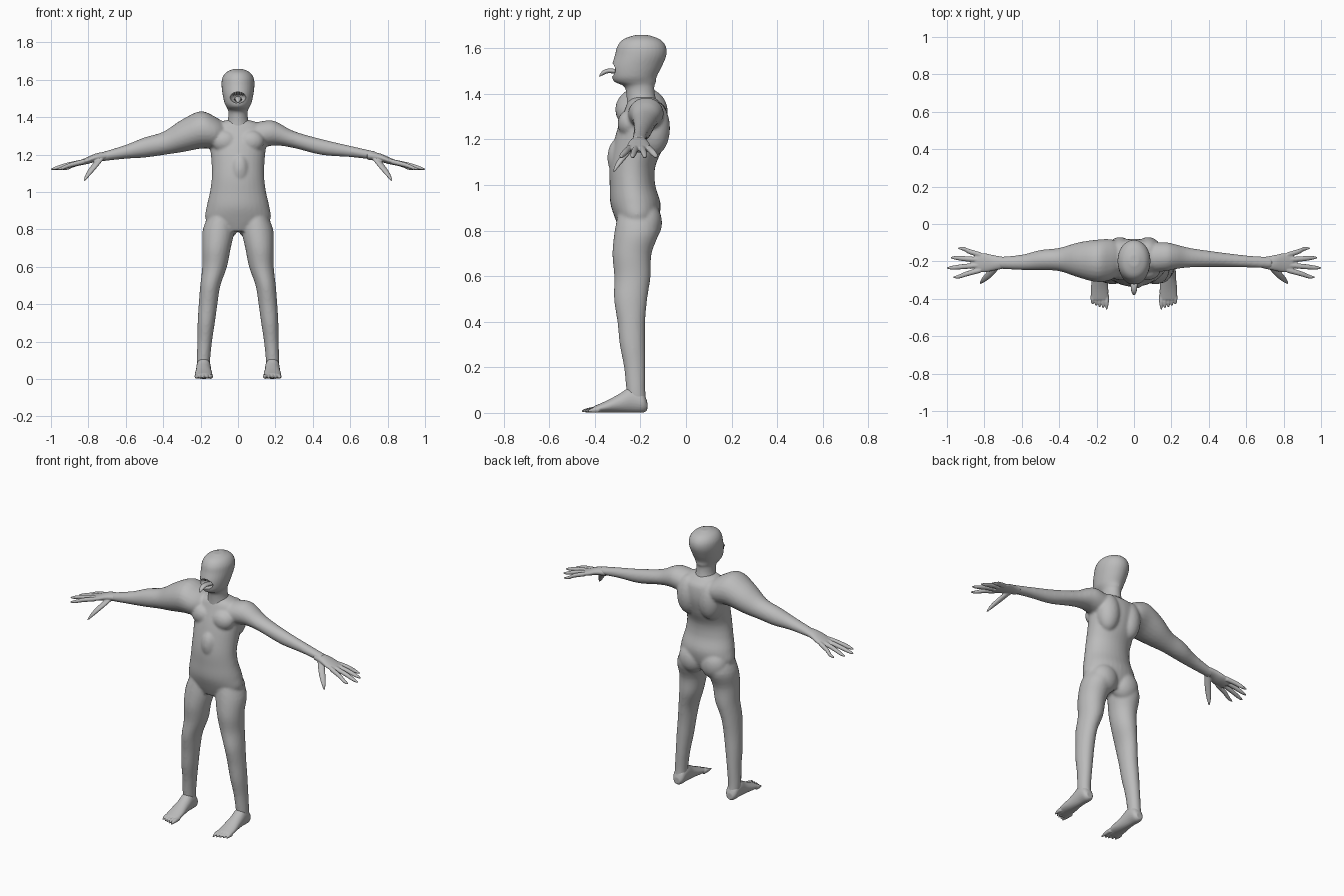
import bpy, bmesh, math
from mathutils import Vector, Matrix

skin = bpy.data.materials.new("grey skin")
skin.diffuse_color = (0.5, 0.5, 0.5, 1)


def smooth_rows(rows, n=4):
    """Catmull-Rom interpolation through rows of numbers."""
    out = []
    for i in range(len(rows) - 1):
        p0, p1 = rows[max(i - 1, 0)], rows[i]
        p2, p3 = rows[i + 1], rows[min(i + 2, len(rows) - 1)]
        for k in range(n):
            t = k / n
            out.append([0.5 * (2 * b + (c - a) * t + (2 * a - 5 * b + 4 * c - d) * t * t
                               + (3 * b - a - 3 * c + d) * t ** 3)
                        for a, b, c, d in zip(p0, p1, p2, p3)])
    return out + [list(rows[-1])]


def loft(bm, axis, rows, sides=24):
    """Closed tube; each row is x, y, z and two radii across the axis."""
    across = [i for i in range(3) if i != axis]
    rings = []
    for x, y, z, r1, r2 in smooth_rows(rows):
        ring = []
        for k in range(sides):
            a = math.tau * k / sides
            p = [x, y, z]
            p[across[0]] += max(r1, 0.001) * math.cos(a)
            p[across[1]] += max(r2, 0.001) * math.sin(a)
            ring.append(bm.verts.new(p))
        rings.append(ring)
    for a, b in zip(rings, rings[1:]):
        for k in range(sides):
            j = (k + 1) % sides
            bm.faces.new((a[k], a[j], b[j], b[k]))
    bm.faces.new(rings[0])
    bm.faces.new(rings[-1])


def blob(bm, centre, radii):
    m = Matrix.Translation(centre) @ Matrix.Diagonal((*radii, 1))
    bmesh.ops.create_uvsphere(bm, u_segments=24, v_segments=16, radius=1, matrix=m)


def finish(name, bm, voxel=None, relax=4):
    """Make an object, fusing its overlapping volumes into one skin."""
    bmesh.ops.recalc_face_normals(bm, faces=bm.faces[:])
    me = bpy.data.meshes.new(name)
    bm.to_mesh(me)
    bm.free()
    for p in me.polygons:
        p.use_smooth = True
    me.materials.append(skin)
    ob = bpy.data.objects.new(name, me)
    bpy.context.collection.objects.link(ob)
    if voxel:
        r = ob.modifiers.new("fuse", 'REMESH')
        r.mode, r.voxel_size, r.use_smooth_shade = 'VOXEL', voxel, True
        s = ob.modifiers.new("relax", 'SMOOTH')
        s.factor, s.iterations = 0.5, relax
    return ob


# Torso
bm = bmesh.new()
loft(bm, 2, [(0, -.215, .79, .10, .07), (0, -.215, .85, .172, .095),
             (0, -.222, .92, .168, .11), (0, -.235, 1.0, .15, .10),
             (0, -.235, 1.08, .14, .10), (0, -.213, 1.16, .142, .11),
             (0, -.19, 1.25, .15, .11), (0, -.178, 1.33, .155, .092),
             (0, -.185, 1.365, .12, .07), (0, -.19, 1.385, .06, .05)], 32)
blob(bm, (.01, -.295, 1.12), (.05, .05, .085))          # belly bump
for s in (-1, 1):
    blob(bm, (s * .075, -.175, .835), (.085, .07, .09))  # buttocks
    blob(bm, (s * .075, -.14, 1.25), (.07, .07, .12))    # shoulder blades
    blob(bm, (s * .07, -.25, 1.27), (.07, .05, .06))     # chest
    # Legs
    loft(bm, 2, [(s * x, y, z, a, b) for x, y, z, a, b in [
        (.09, -.215, .89, .06, .08), (.103, -.215, .8, .085, .098),
        (.115, -.237, .7, .076, .086), (.125, -.235, .6, .066, .08),
        (.148, -.243, .5, .054, .073), (.16, -.24, .4, .05, .061),
        (.17, -.235, .3, .046, .056), (.178, -.225, .2, .039, .047),
        (.185, -.22, .1, .036, .042), (.185, -.215, .05, .035, .042)]])
# Slim left arm
loft(bm, 0, [(.08, -.18, 1.30, .08, .07), (.17, -.175, 1.315, .077, .069),
             (.22, -.175, 1.308, .067, .06), (.30, -.18, 1.28, .052, .045),
             (.45, -.19, 1.24, .04, .042), (.60, -.20, 1.217, .032, .03),
             (.74, -.208, 1.193, .03, .022)])
# Swollen right arm
loft(bm, 0, [(-.06, -.18, 1.31, .07, .05), (-.12, -.19, 1.318, .108, .083),
             (-.20, -.197, 1.332, .113, .1), (-.30, -.192, 1.30, .093, .087),
             (-.40, -.19, 1.26, .062, .062), (-.50, -.193, 1.238, .054, .054),
             (-.60, -.205, 1.215, .041, .037), (-.74, -.208, 1.186, .03, .023)])
finish("body", bm, 0.008, 5)

# Hands: palm, four fingers and a thumb
fingers = [(-.165, .94, -.13), (-.192, .98, -.18), (-.22, 1.0, -.235), (-.247, .967, -.285)]
for s, side in ((-1, "right"), (1, "left")):
    bm = bmesh.new()
    loft(bm, 0, [(s * .69, -.207, 1.195, .03, .022), (s * .75, -.208, 1.187, .041, .022),
                 (s * .80, -.207, 1.17, .051, .019), (s * .85, -.206, 1.154, .047, .013)])
    for y0, tx, ty in fingers:
        mx, my = (.82 + tx) / 2, (y0 + ty) / 2
        loft(bm, 0, [(s * .82, y0, 1.163, .014, .014), (s * mx, my, 1.145, .014, .013),
                     (s * (tx - .03), ty * .8 + my * .2, 1.129, .011, .01),
                     (s * tx, ty, 1.121, .004, .004)], 12)
    loft(bm, 2, [(s * .73, -.22, 1.185, .02, .018), (s * .77, -.265, 1.135, .02, .018),
                 (s * .80, -.295, 1.095, .015, .014), (s * .822, -.316, 1.06, .005, .005)], 12)
    finish(side + "_hand", bm, 0.004, 2)

# Feet: sole, instep and five toes
for s, side in ((-1, "right"), (1, "left")):
    bm = bmesh.new()
    loft(bm, 1, [(s * .184, -.17, .03, .02, .02), (s * .184, -.19, .046, .036, .045),
                 (s * .184, -.24, .058, .039, .057), (s * .184, -.29, .043, .041, .042),
                 (s * .184, -.35, .027, .047, .026), (s * .184, -.405, .015, .046, .014)])
    for i in range(5):
        x, tip = .146 + i * .019, -.458 + i * .007
        r = .012 if i == 0 else .010
        loft(bm, 1, [(s * x, -.38, .014, r, .013), (s * x, (tip - .38) / 2, .013, r, .012),
                     (s * x, tip, .008, .004, .005)], 12)
    finish(side + "_foot", bm, 0.004, 2)

# Head and neck
bm = bmesh.new()
loft(bm, 2, [(0, -.19, 1.34, .07, .07), (0, -.198, 1.39, .054, .063),
             (0, -.205, 1.432, .052, .066), (0, -.222, 1.452, .06, .09),
             (0, -.227, 1.475, .072, .098), (0, -.216, 1.52, .082, .11),
             (0, -.199, 1.57, .088, .113), (0, -.195, 1.61, .084, .106),
             (0, -.195, 1.64, .063, .08), (0, -.195, 1.658, .025, .03)], 32)
head = finish("head", bm, 0.006, 4)

# Open mouth
bm = bmesh.new()
blob(bm, (0, -.33, 1.505), (.044, .065, .03))
cutter = finish("mouth_cutter", bm)
cutter.hide_render = True
cutter.hide_viewport = True
cut = head.modifiers.new("mouth", 'BOOLEAN')
cut.operation, cut.object, cut.solver = 'DIFFERENCE', cutter, 'EXACT'

# Upper teeth
bm = bmesh.new()
for i in range(-2, 3):
    x = i * .012
    y = -.306 + x * x * 8
    loft(bm, 2, [(x, y, 1.542, .006, .005), (x, y, 1.528, .005, .004),
                 (x, y, 1.516, .002, .002)], 8)
finish("teeth", bm)

# Tongue hanging out
bm = bmesh.new()
loft(bm, 1, [(0, -.25, 1.485, .02, .012), (0, -.30, 1.497, .02, .011),
             (0, -.34, 1.501, .017, .01), (0, -.365, 1.492, .013, .01),
             (0, -.379, 1.48, .005, .005)], 16)
finish("tongue", bm)
